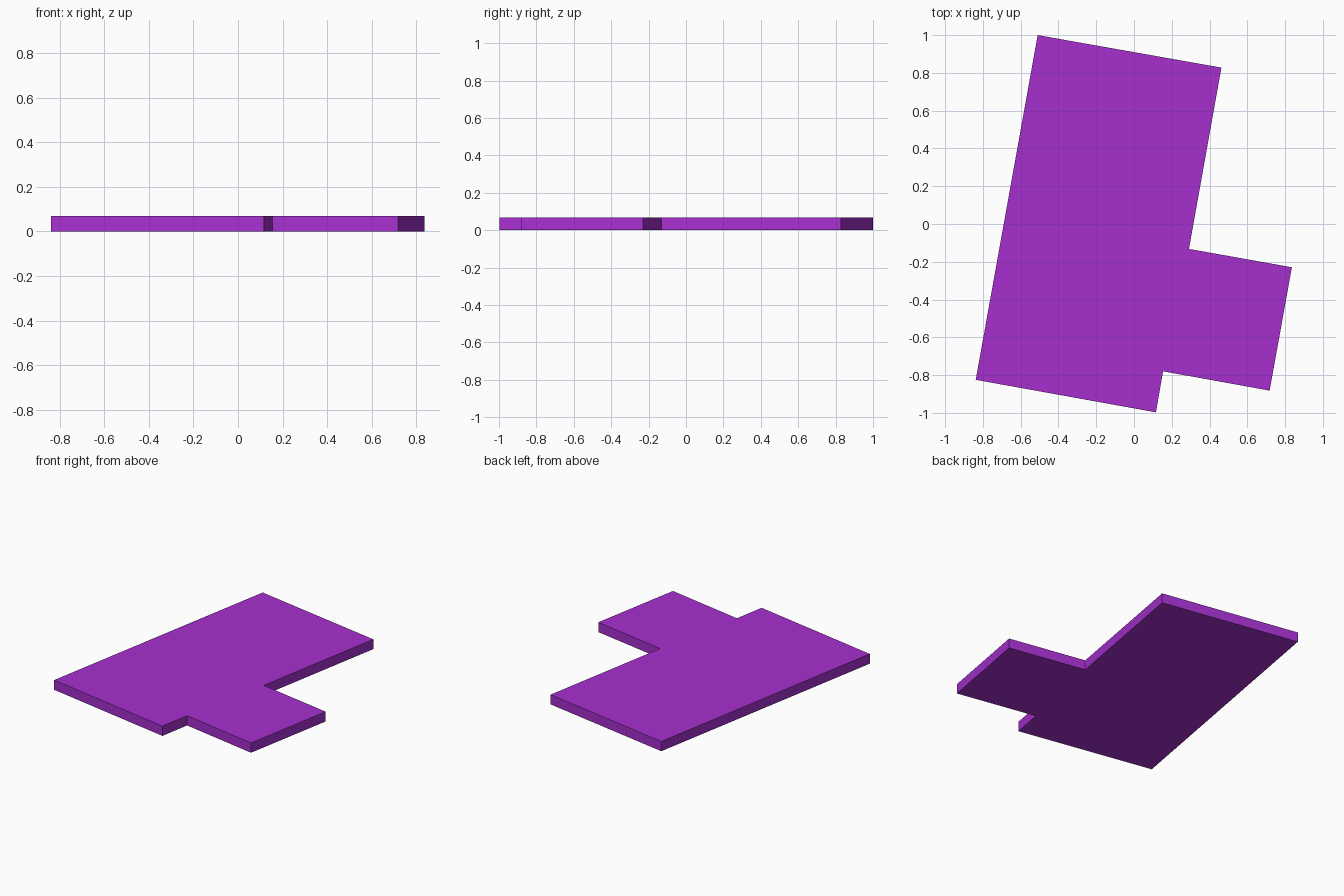
import bpy, bmesh

if "Cube" in bpy.data.objects:
    bpy.data.objects.remove(bpy.data.objects["Cube"])

HEIGHT = 0.068

# Plan outline: long slab with a side wing, turned about ten degrees
outline = [(-0.51, 1.0), (-0.838, -0.825), (0.116, -0.997), (0.154, -0.78),
           (0.718, -0.882), (0.836, -0.229), (0.291, -0.132), (0.463, 0.828)]

# Extrude the outline into a closed flat slab
bm = bmesh.new()
base = bm.faces.new([bm.verts.new((x, y, 0)) for x, y in outline])
ext = bmesh.ops.extrude_face_region(bm, geom=[base], use_keep_orig=True)
top = [v for v in ext["geom"] if isinstance(v, bmesh.types.BMVert)]
bmesh.ops.translate(bm, verts=top, vec=(0, 0, HEIGHT))
bmesh.ops.recalc_face_normals(bm, faces=bm.faces)
mesh = bpy.data.meshes.new("floor_slab")
bm.to_mesh(mesh)
bm.free()
slab = bpy.data.objects.new("floor_slab", mesh)
bpy.context.collection.objects.link(slab)

# Purple finish
mat = bpy.data.materials.new("purple")
mat.diffuse_color = (0.38, 0.03, 0.62, 1)
mat.use_nodes = True
mat.node_tree.nodes["Principled BSDF"].inputs["Base Color"].default_value = mat.diffuse_color
mesh.materials.append(mat)
